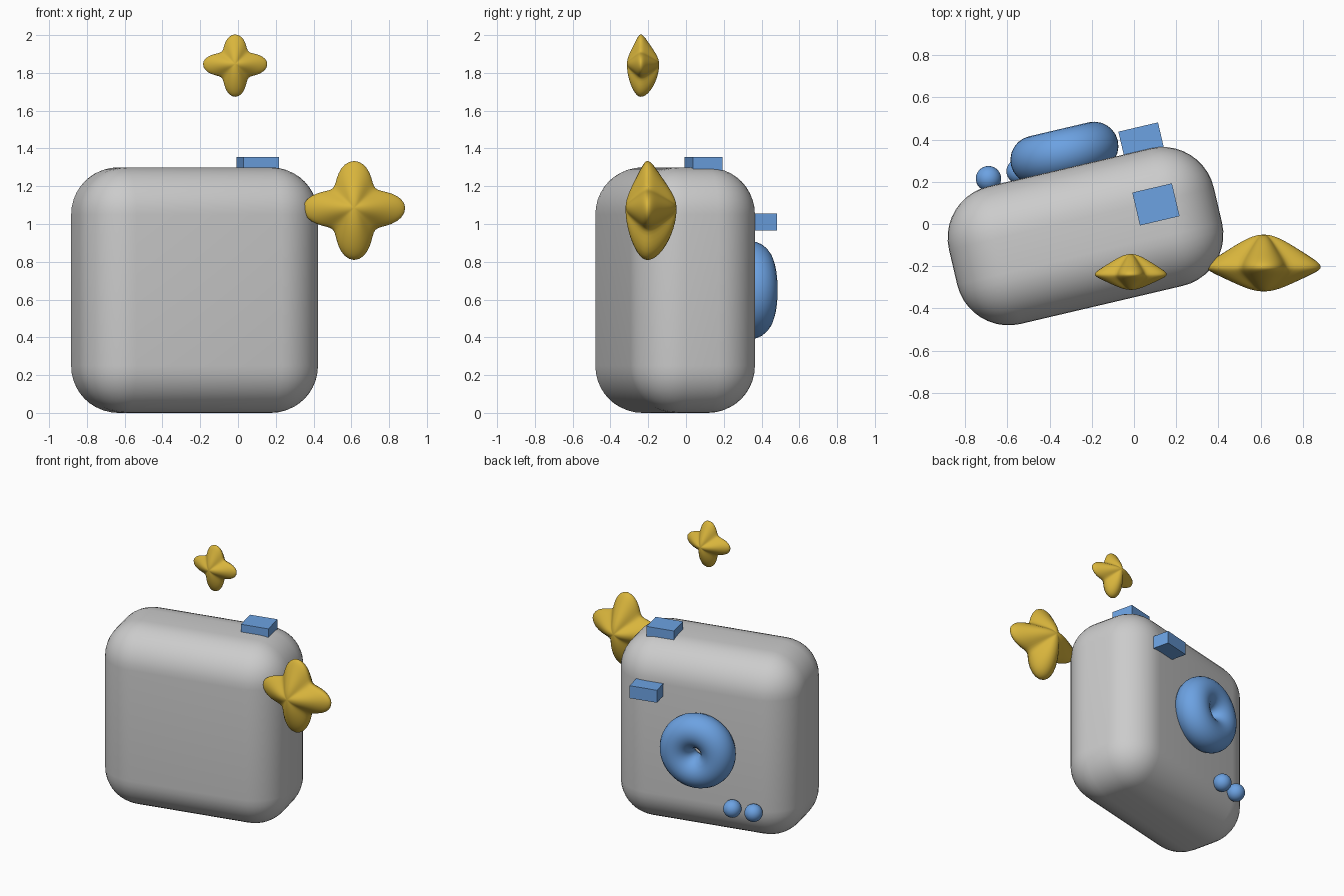
import bpy, bmesh, math
from mathutils import Matrix, Vector

if "Cube" in bpy.data.objects:
    bpy.data.objects.remove(bpy.data.objects["Cube"], do_unlink=True)


def material(name, rgb):
    m = bpy.data.materials.new(name)
    m.use_nodes = True
    color = (*rgb, 1.0)
    m.diffuse_color = color
    m.node_tree.nodes["Principled BSDF"].inputs["Base Color"].default_value = color
    return m


GREY = material("light_grey", (0.60, 0.60, 0.60))
BLUE = material("soft_blue", (0.15, 0.36, 0.76))
GOLD = material("gold_yellow", (0.69, 0.46, 0.045))

# The whole body assembly is turned slightly about the vertical axis
TURN = math.radians(13.2)


def finish(name, bm, mat, location, turn=0.0, smooth=True):
    bmesh.ops.recalc_face_normals(bm, faces=bm.faces)
    for f in bm.faces:
        f.smooth = smooth
    mesh = bpy.data.meshes.new(name)
    bm.to_mesh(mesh)
    bm.free()
    mesh.materials.append(mat)
    obj = bpy.data.objects.new(name, mesh)
    obj.location = location
    obj.rotation_euler.z = turn
    bpy.context.collection.objects.link(obj)
    return obj


def box(name, size, mat, location, radius=0.0):
    bm = bmesh.new()
    bmesh.ops.create_cube(bm, size=1.0)
    bmesh.ops.scale(bm, vec=Vector(size), verts=bm.verts)
    if radius:
        bmesh.ops.bevel(bm, geom=bm.edges[:], offset=radius, segments=10,
                        profile=0.5, affect='EDGES')
    return finish(name, bm, mat, location, TURN, smooth=radius > 0)


def ball(name, radius, location):
    bm = bmesh.new()
    bmesh.ops.create_uvsphere(bm, u_segments=32, v_segments=16, radius=radius)
    return finish(name, bm, BLUE, location)


def ring(name, major, minor, location):
    # Spin a circle section about the body's depth axis
    bm = bmesh.new()
    section = bmesh.ops.create_circle(bm, segments=24, radius=minor)["verts"]
    bmesh.ops.translate(bm, vec=(major, 0, 0), verts=section)
    bmesh.ops.rotate(bm, matrix=Matrix.Rotation(math.pi / 2, 3, 'X'),
                     verts=bm.verts, cent=(0, 0, 0))
    bmesh.ops.spin(bm, geom=bm.edges[:], cent=(0, 0, 0), axis=(0, 0, 1),
                   angle=math.tau, steps=48)
    bmesh.ops.remove_doubles(bm, verts=bm.verts, dist=0.0005)
    bmesh.ops.rotate(bm, matrix=Matrix.Rotation(math.pi / 2, 3, 'X'),
                     verts=bm.verts, cent=(0, 0, 0))
    return finish(name, bm, BLUE, location, TURN)


def sparkle(name, scale, location):
    # Puffy four-pointed star: a sphere reshaped by a wavy outline
    bm = bmesh.new()
    bmesh.ops.create_uvsphere(bm, u_segments=64, v_segments=32, radius=1.0)
    for v in bm.verts:
        t = min(1.0, math.hypot(v.co.x, v.co.y))
        angle = math.atan2(v.co.y, v.co.x)
        reach = t * (0.215 + 0.055 * math.cos(4 * angle))
        taper = 1.2 - max(0.0, -math.sin(angle)) ** 3
        depth = (0.155 if v.co.z > 0 else 0.115) / (1 + taper * t * t)
        up = reach * math.sin(angle)
        v.co = Vector((reach * math.cos(angle), v.co.z * depth,
                       up * (0.92 if up > 0 else 1.02))) * scale
    return finish(name, bm, GOLD, location)


# Rounded body
box("body", (1.29, 0.67, 1.30), GREY, (-0.23, -0.0575, 0.65), radius=0.25)

# Buttons on the top and back
box("top_button", (0.193, 0.16, 0.09), BLUE, (0.104, 0.093, 1.31))
box("back_button", (0.193, 0.16, 0.09), BLUE, (0.038, 0.382, 1.01))

# Ring and two knobs on the back
ring("back_ring", 0.145, 0.115, (-0.33, 0.337, 0.65))
ball("outer_knob", 0.06, (-0.69, 0.215, 0.25))
ball("inner_knob", 0.06, (-0.545, 0.25, 0.255))

# Floating sparkles
sparkle("large_sparkle", 1.0, (0.615, -0.205, 1.085))
sparkle("small_sparkle", 0.63, (-0.015, -0.24, 1.847))
